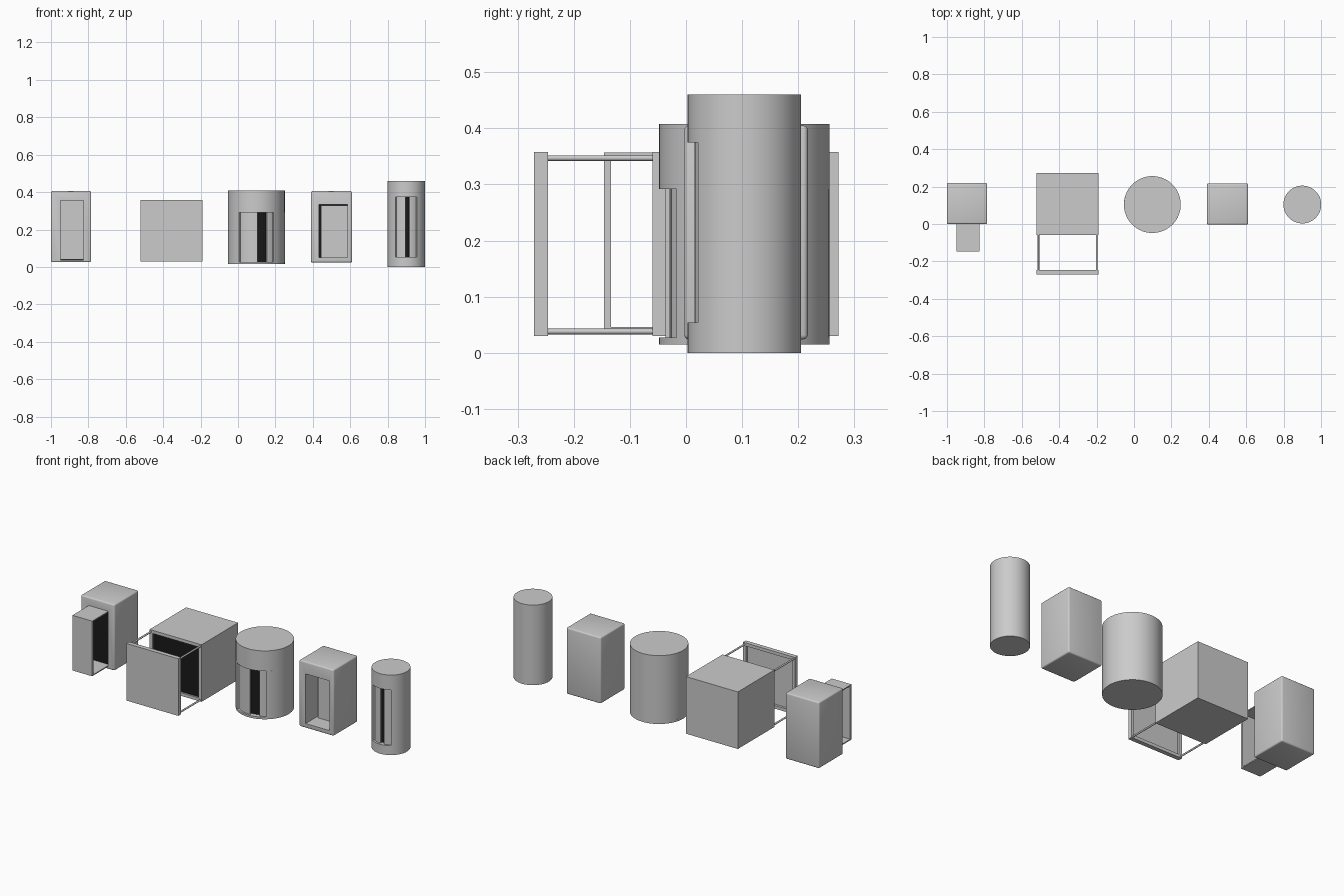
import bpy, bmesh, math

if "Cube" in bpy.data.objects:
    bpy.data.objects.remove(bpy.data.objects["Cube"])


def material(name, v):
    m = bpy.data.materials.new(name)
    m.diffuse_color = (v, v, v, 1)
    m.use_nodes = True
    m.node_tree.nodes["Principled BSDF"].inputs["Base Color"].default_value = m.diffuse_color
    return m


BLACK = material("black", 0.01)
LIGHT = material("light_grey", 0.72)


def finish(name, bm, mat=None, smooth=False):
    bmesh.ops.recalc_face_normals(bm, faces=bm.faces[:])
    me = bpy.data.meshes.new(name)
    bm.to_mesh(me)
    bm.free()
    ob = bpy.data.objects.new(name, me)
    bpy.context.collection.objects.link(ob)
    if mat:
        me.materials.append(mat)
    if smooth:
        bpy.ops.object.select_all(action='DESELECT')
        ob.select_set(True)
        bpy.context.view_layer.objects.active = ob
        bpy.ops.object.shade_smooth_by_angle(angle=math.radians(35))
    return ob


def box(name, x, y, z, mat=None, bevel=0):
    bm = bmesh.new()
    bmesh.ops.create_cube(bm, size=1)
    for v in bm.verts:
        for i, (a, b) in enumerate((x, y, z)):
            v.co[i] = a if v.co[i] < 0 else b
    if bevel:
        bmesh.ops.bevel(bm, geom=bm.edges[:], offset=bevel, segments=3,
                        profile=0.5, affect='EDGES')
    return finish(name, bm, mat, bevel > 0)


def recess(ob, x, y, z):
    # sink a rectangular pocket into a body
    cut = box("pocket_cutter", x, y, z)
    cut.hide_render = True
    mod = ob.modifiers.new("pocket", 'BOOLEAN')
    mod.operation = 'DIFFERENCE'
    mod.solver = 'EXACT'
    mod.object = cut
    bpy.context.view_layer.objects.active = ob
    bpy.ops.object.modifier_apply(modifier=mod.name)
    bpy.data.objects.remove(cut)


def cylinder(name, c, r, z0, z1, mat=None, n=64):
    bm = bmesh.new()
    bmesh.ops.create_cone(bm, cap_ends=True, segments=n, radius1=r, radius2=r, depth=z1 - z0)
    bmesh.ops.translate(bm, verts=bm.verts[:], vec=(c[0], c[1], (z0 + z1) / 2))
    return finish(name, bm, mat, True)


def curved_wall(name, c, ri, ro, a0, a1, z0, z1, mat=None):
    # arc of wall; angle 0 faces the front
    n = max(6, int((a1 - a0) / 0.09))
    bm = bmesh.new()
    rings = []
    for i in range(n + 1):
        a = a0 + (a1 - a0) * i / n
        rings.append([bm.verts.new((c[0] + r * math.sin(a), c[1] - r * math.cos(a), z))
                      for r, z in ((ri, z0), (ro, z0), (ro, z1), (ri, z1))])
    for p, q in zip(rings, rings[1:]):
        for k in range(4):
            bm.faces.new((p[k], p[(k + 1) % 4], q[(k + 1) % 4], q[k]))
    bm.faces.new(rings[0])
    bm.faces.new(rings[-1])
    return finish(name, bm, mat, True)


def round_booth(name, c, r, half, gap, zs):
    # cap, base, wall with front opening, two curved doors and dark core
    z0, z1, z2, z3 = zs
    cylinder(name + "_base", c, r, z0, z1)
    cylinder(name + "_cap", c, r, z2, z3)
    a = math.asin(half / r)
    curved_wall(name + "_wall", c, r - 0.03, r, a, 2 * math.pi - a, z1, z2)
    rd = r - 0.011
    g0, g1 = (math.asin(g / rd) for g in gap)
    curved_wall(name + "_left_door", c, rd - 0.008, rd, -a - 0.05, g0, z1, z2, LIGHT)
    curved_wall(name + "_right_door", c, rd - 0.008, rd, g1, a + 0.05, z1, z2, LIGHT)
    cylinder(name + "_dark_core", c, r - 0.028, z1, z2, BLACK)


# narrow cabinet with a panel pushed out on top and bottom plates
cab = box("plug_cabinet", (-1.0, -0.785), (0.0, 0.22), (0.025, 0.405), None, 0.008)
recess(cab, (-0.95, -0.825), (-0.05, 0.02), (0.038, 0.358))
box("plug_dark_inside", (-0.95, -0.825), (0.012, 0.021), (0.038, 0.358), BLACK)
box("plug_front_panel", (-0.95, -0.825), (-0.146, -0.134), (0.04, 0.357), LIGHT)
for nm, z in (("top", 0.351), ("bottom", 0.04)):
    box("plug_" + nm + "_plate", (-0.95, -0.825), (-0.136, 0.012), (z, z + 0.006), LIGHT)

# wide cabinet with a front cover on four rods
wide = box("wide_cabinet", (-0.52, -0.19), (-0.06, 0.272), (0.03, 0.358))
recess(wide, (-0.502, -0.208), (-0.1, -0.04), (0.048, 0.34))
box("wide_dark_inside", (-0.502, -0.208), (-0.05, -0.039), (0.048, 0.34), BLACK)
cover = box("wide_front_cover", (-0.52, -0.19), (-0.271, -0.246), (0.03, 0.358))
recess(cover, (-0.502, -0.208), (-0.26, -0.2), (0.048, 0.34))
for i, x in enumerate((-0.511, -0.199)):
    for j, z in enumerate((0.038, 0.347)):
        bm = bmesh.new()
        bmesh.ops.create_cone(bm, cap_ends=True, segments=12, radius1=0.005,
                              radius2=0.005, depth=0.2)
        for v in bm.verts:
            v.co = (v.co.x + x, v.co.z - 0.153, v.co.y + z)
        finish("cover_rod_%d%d" % (i, j), bm, None, True)

# large round booth
round_booth("large_booth", (0.098, 0.104), 0.152, 0.092, (0.005, 0.056),
            (0.015, 0.027, 0.292, 0.408))

# narrow cabinet with the panel sunk into the opening
inset = box("inset_cabinet", (0.39, 0.61), (-0.003, 0.217), (0.024, 0.405), None, 0.008)
recess(inset, (0.432, 0.585), (-0.05, 0.115), (0.05, 0.335))
box("inset_dark_inside", (0.432, 0.585), (0.108, 0.116), (0.05, 0.335), BLACK)
box("inset_panel", (0.443, 0.585), (0.092, 0.1), (0.05, 0.328), LIGHT)

# small tall round booth
round_booth("small_booth", (0.9, 0.104), 0.101, 0.058, (-0.005, 0.017),
            (0.0, 0.054, 0.375, 0.46))
